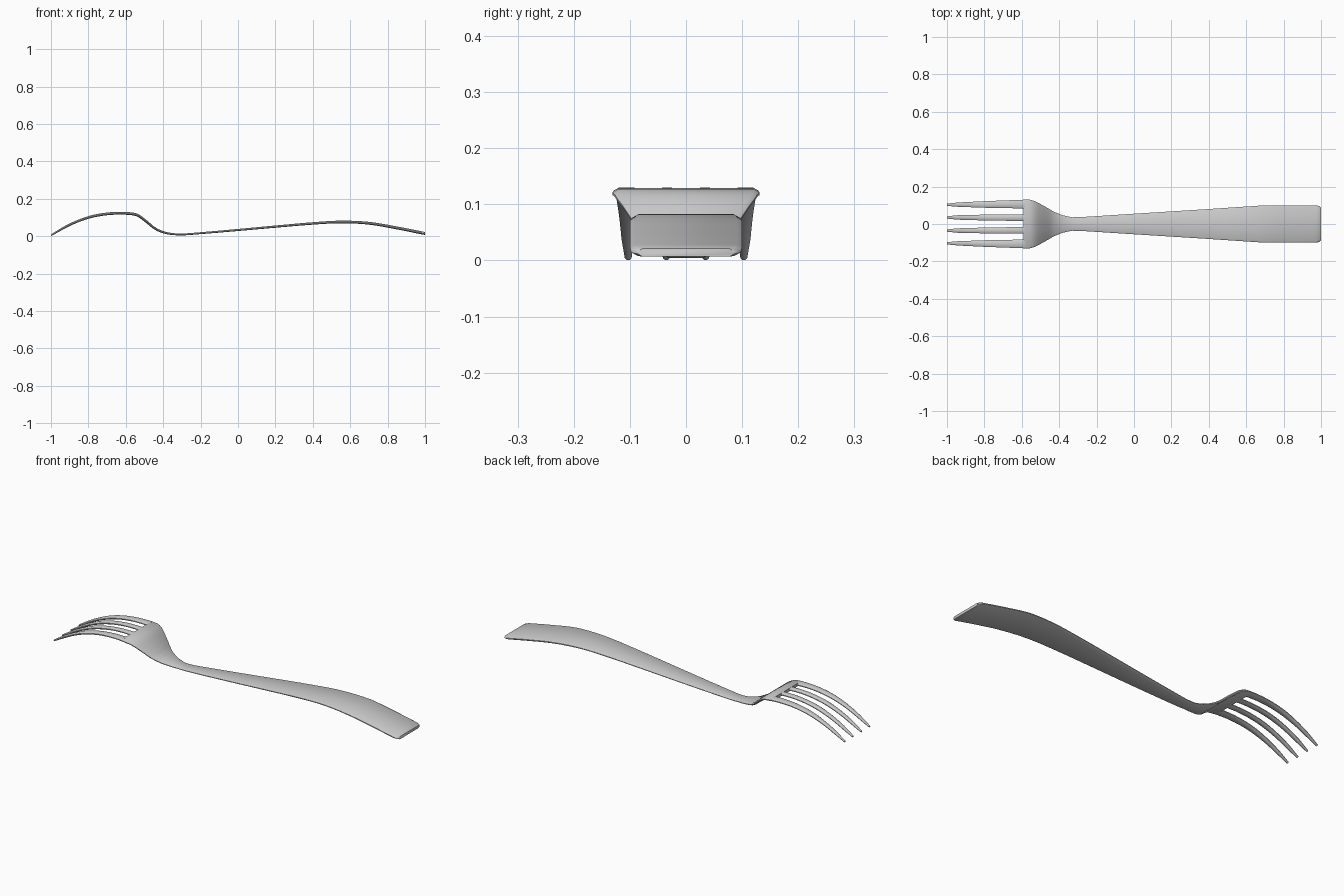
import bpy, bmesh, math
from mathutils import Vector

if "Cube" in bpy.data.objects:
    bpy.data.objects.remove(bpy.data.objects["Cube"])

# side profile of the fork's mid surface: (x, z)
PROFILE = [(-1, .005), (-.9, .061), (-.8, .1), (-.7, .119), (-.6, .122), (-.54, .113),
           (-.49, .078), (-.44, .038), (-.38, .016), (-.31, .009), (-.2, .016), (0, .033),
           (.2, .051), (.4, .068), (.55, .076), (.7, .069), (.85, .044), (1, .014)]


def slope_at(i):
    a, b = PROFILE[max(i - 1, 0)], PROFILE[min(i + 1, len(PROFILE) - 1)]
    return (b[1] - a[1]) / (b[0] - a[0])


def height(x):
    # smooth cubic interpolation through the profile
    i = 0
    while i < len(PROFILE) - 2 and x > PROFILE[i + 1][0]:
        i += 1
    (x0, z0), (x1, z1) = PROFILE[i], PROFILE[i + 1]
    h = x1 - x0
    t = (x - x0) / h
    return ((2*t**3 - 3*t**2 + 1) * z0 + (t**3 - 2*t**2 + t) * h * slope_at(i)
            + (3*t**2 - 2*t**3) * z1 + (t**3 - t**2) * h * slope_at(i + 1))


def loft(name, keys, step=.02):
    # keys: (x, y_low, y_high, thickness); chamfered flat section swept on the profile
    rows = []
    for a, b in zip(keys, keys[1:]):
        n = max(1, round((b[0] - a[0]) / step))
        rows += [[p + (q - p) * k / n for p, q in zip(a, b)] for k in range(n)]
    rows.append(list(keys[-1]))
    bm = bmesh.new()
    rings = []
    for x, lo, hi, th in rows:
        s = (height(min(x + .004, 1)) - height(max(x - .004, -1))) / (
            min(x + .004, 1) - max(x - .004, -1))
        normal = Vector((-s, 0, 1)).normalized()
        if abs(x) > .995:
            normal = Vector((0, 0, 1))
        h = th / 2
        c = min(h * 1.2, (hi - lo) * .3)
        section = [(lo, -h*.3), (lo + c, -h), (hi - c, -h), (hi, -h*.3),
                   (hi, h*.3), (hi - c, h), (lo + c, h), (lo, h*.3)]
        rings.append([bm.verts.new(Vector((x, y, height(x))) + normal * d)
                      for y, d in section])
    for r, q in zip(rings, rings[1:]):
        for k in range(8):
            bm.faces.new((r[k], r[(k + 1) % 8], q[(k + 1) % 8], q[k]))
    bm.faces.new(rings[0])
    bm.faces.new(rings[-1])
    bmesh.ops.recalc_face_normals(bm, faces=bm.faces)
    mesh = bpy.data.meshes.new(name)
    bm.to_mesh(mesh)
    bm.free()
    ob = bpy.data.objects.new(name, mesh)
    bpy.context.collection.objects.link(ob)
    bpy.ops.object.select_all(action='DESELECT')
    ob.select_set(True)
    bpy.context.view_layer.objects.active = ob
    bpy.ops.object.shade_smooth_by_angle(angle=math.radians(50))
    return ob


# handle, neck and shoulders of the head: (x, half width, thickness)
BODY = [(-.59, .13, .015), (-.56, .131, .015), (-.53, .122, .014), (-.48, .095, .013),
        (-.43, .066, .012), (-.38, .046, .011), (-.33, .036, .010), (-.28, .037, .010),
        (0, .055, .011), (.4, .08, .013), (.7, .1, .015), (.975, .1, .016),
        (.99, .096, .016), (1, .086, .014)]
loft("handle_and_head", [(x, -w, w, t) for x, w, t in BODY])

# tines, mirrored across the middle
TINES = {
    "outer_tines": [(-1, .097, .109, .008), (-.94, .092, .115, .012),
                    (-.8, .087, .122, .014), (-.585, .083, .13, .015)],
    "inner_tines": [(-1, .029, .041, .008), (-.94, .023, .047, .012),
                    (-.8, .019, .05, .014), (-.585, .016, .051, .015)],
}
for name, keys in TINES.items():
    mirror = loft(name, keys).modifiers.new("mirror", 'MIRROR')
    mirror.use_axis = (False, True, False)
